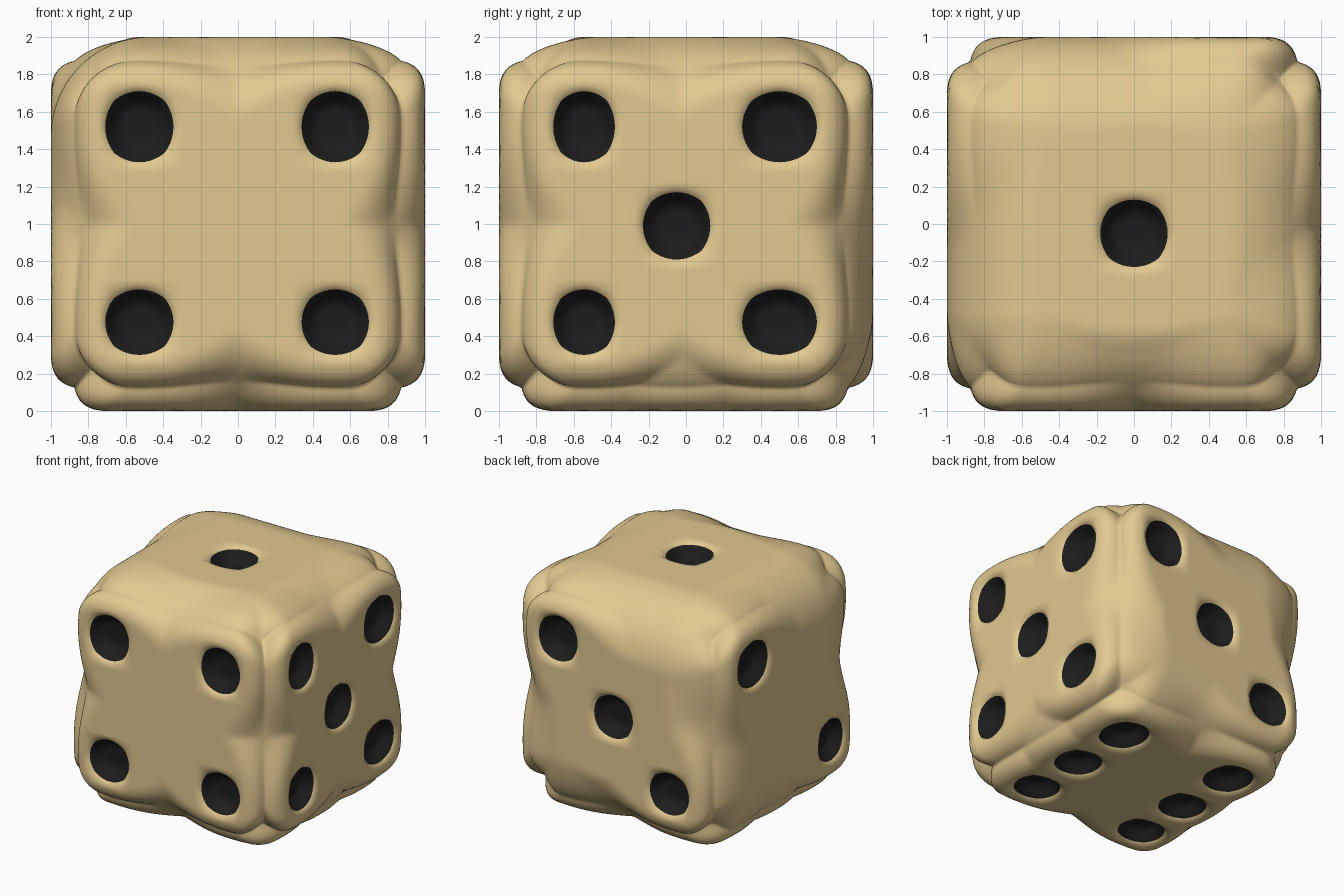
import bpy, bmesh
from math import hypot
from mathutils import Vector

if "Cube" in bpy.data.objects:
    bpy.data.objects.remove(bpy.data.objects["Cube"])

# Pip intervals (low, high) along x, y and z, shared by every side of the die
SLOTS = [
    [(-.71, -.345), (-.18, .18), (.34, .70)],
    [(-.71, -.38), (-.23, .13), (.30, .70)],
    [(-.70, -.35), (-.19, .17), (.33, .71)],
]
CORNERS = [(0, 0), (0, 2), (2, 0), (2, 2)]
# (axis, sign, pips): pips index the slots of the next two axes
SIDES = [
    (1, -1, CORNERS),                                # front: 4
    (0, 1, CORNERS + [(1, 1)]),                      # right: 5
    (2, 1, [(1, 1)]),                                # top: 1
    (2, -1, [(i, j) for i in (0, 2) for j in range(3)]),  # bottom: 6
    (0, -1, [(0, 0), (2, 2)]),                       # left: 2
    (1, 1, [(0, 0), (1, 1), (2, 2)]),                # back: 3
]
SEGMENTS = [10, 12, 6, 12, 6, 12, 10]
DEPTH = .12


def smooth(t):
    t = min(max(t, 0), 1)
    return t * t * (3 - 2 * t)


def grid_lines(axis):
    knots = [-1] + [k for slot in SLOTS[axis] for k in slot] + [1]
    lines = [-1]
    for a, b, n in zip(knots, knots[1:], SEGMENTS):
        lines += [a + (b - a) * k / n for k in range(1, n + 1)]
    return lines


def place(axis, sign, u, v):
    p = Vector((0, 0, 0))
    p[axis], p[(axis + 1) % 3], p[(axis + 2) % 3] = sign, u, v
    return p


def side_pips(axis, pips):
    # Centre and half size of each pip
    out = []
    for i, j in pips:
        (a, b), (c, d) = SLOTS[(axis + 1) % 3][i], SLOTS[(axis + 2) % 3][j]
        out.append(((a + b) / 2, (c + d) / 2, (b - a) / 2, (d - c) / 2))
    return out


centres = [place(ax, s, p[0], p[1]) for ax, s, ps in SIDES for p in side_pips(ax, ps)]


def rounded(p):
    # Soft cube: wide rounding, tighter close to a pip
    near = min((p - c).length for c in centres)
    r = .53 - .23 * smooth((.68 - near) / .45)
    inner = Vector([min(max(k, r - 1), 1 - r) for k in p])
    return inner + (p - inner).normalized() * r


def surface_point(axis, sign, u, v, pips):
    dip = 0
    for cu, cv, hu, hv in pips:
        a, b = (u - cu) / hu, (v - cv) / hv
        m = max(abs(a), abs(b))
        if 1e-6 < m < 1.4:
            # Turn square rings into round ones, fading out past the rim
            k = (m / hypot(a, b)) ** .88
            k += (1 - k) * smooth((m - 1) / .4)
            u, v = cu + a * k * hu, cv + b * k * hv
        if m < 1.4:
            dip = DEPTH * smooth((1.18 - m) / .65)
            break
    q = rounded(place(axis, sign, u, v))
    q[axis] -= sign * dip
    return q + Vector((0, 0, 1))


# Die body with sunken pips
bm = bmesh.new()
for axis, sign, slots in SIDES:
    pips = side_pips(axis, slots)
    us, vs = grid_lines((axis + 1) % 3), grid_lines((axis + 2) % 3)
    rows = [[bm.verts.new(surface_point(axis, sign, u, v, pips)) for v in vs] for u in us]
    for i in range(len(us) - 1):
        for j in range(len(vs) - 1):
            quad = [rows[i][j], rows[i + 1][j], rows[i + 1][j + 1], rows[i][j + 1]]
            f = bm.faces.new(quad if sign > 0 else quad[::-1])
            f.smooth = True
            mu, mv = (us[i] + us[i + 1]) / 2, (vs[j] + vs[j + 1]) / 2
            f.material_index = int(any(abs(mu - cu) < hu and abs(mv - cv) < hv
                                       for cu, cv, hu, hv in pips))
bmesh.ops.remove_doubles(bm, verts=bm.verts, dist=1e-5)
mesh = bpy.data.meshes.new("die")
bm.to_mesh(mesh)
bm.free()

# Ivory body, black pips
for name, colour in (("ivory", (.75, .58, .28, 1)), ("pip_black", (.012, .012, .012, 1))):
    mat = bpy.data.materials.new(name)
    mat.diffuse_color = colour
    mat.use_nodes = True
    mat.node_tree.nodes["Principled BSDF"].inputs["Base Color"].default_value = mat.diffuse_color
    mesh.materials.append(mat)
bpy.context.collection.objects.link(bpy.data.objects.new("die", mesh))
